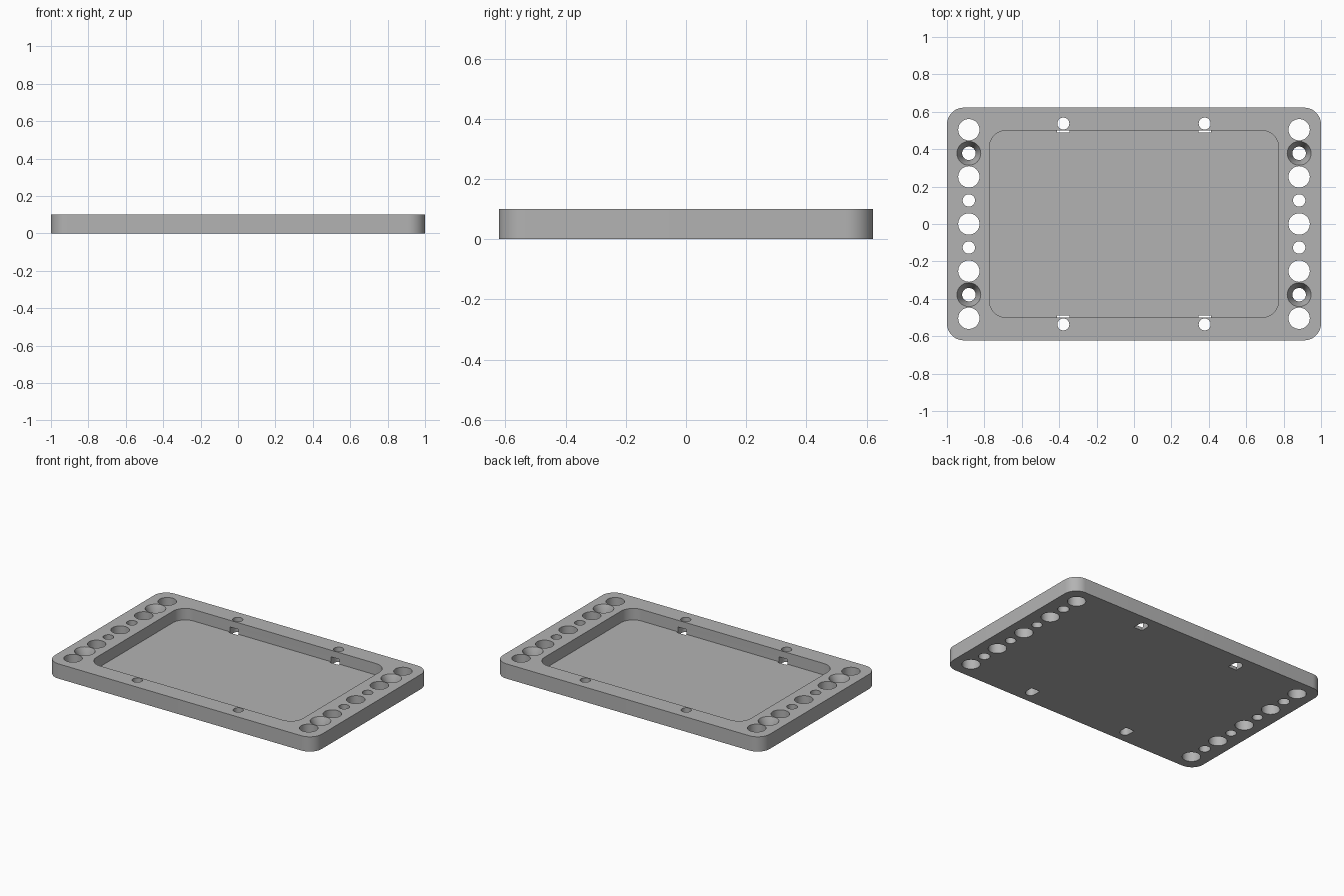
import bpy, bmesh, math

old = bpy.data.objects.get("Cube")
if old:
    bpy.data.objects.remove(old, do_unlink=True)

HEIGHT, FLOOR = 0.10, 0.022
gray = bpy.data.materials.new("plain gray")
gray.use_nodes = True
gray.diffuse_color = (0.45, 0.45, 0.45, 1)
gray.node_tree.nodes["Principled BSDF"].inputs["Base Color"].default_value = (0.45, 0.45, 0.45, 1)


def rounded_rect(hx, hy, r, steps=12):
    """Outline of a rectangle with round corners, counterclockwise."""
    points = []
    for q, (sx, sy) in enumerate([(1, 1), (-1, 1), (-1, -1), (1, -1)]):
        for i in range(steps + 1):
            a = math.pi / 2 * (q + i / steps)
            points.append((sx * (hx - r) + r * math.cos(a), sy * (hy - r) + r * math.sin(a)))
    return points


def circle(x, y, r, n=40):
    return [(x + r * math.cos(2 * math.pi * i / n), y + r * math.sin(2 * math.pi * i / n))
            for i in range(n)]


def loft(name, bottom, top, z0, z1):
    """Closed solid between two outlines with equal point counts."""
    bm = bmesh.new()
    low = [bm.verts.new((x, y, z0)) for x, y in bottom]
    high = [bm.verts.new((x, y, z1)) for x, y in top]
    bm.faces.new(low[::-1])
    bm.faces.new(high)
    for i in range(len(low)):
        j = (i + 1) % len(low)
        bm.faces.new((low[i], low[j], high[j], high[i]))
    mesh = bpy.data.meshes.new(name)
    bm.to_mesh(mesh)
    bm.free()
    obj = bpy.data.objects.new(name, mesh)
    bpy.context.collection.objects.link(obj)
    mesh.materials.append(gray)
    return obj


# Plate with rounded corners
outline = rounded_rect(1.0, 0.622, 0.09)
plate = loft("tray_plate", outline, outline, 0, HEIGHT)
cutters = []


def cut(bottom, top=None, z0=-0.05, z1=HEIGHT + 0.05):
    cutter = loft("cutter", bottom, top or bottom, z0, z1)
    cutter.hide_render = True
    cutters.append(cutter)


# Shallow pocket
cut(rounded_rect(0.773, 0.5, 0.09), z0=FLOOR)

# Rows of holes along both short sides
PITCH = 0.126
for x in (-0.883, 0.883):
    for k in range(-4, 5):
        y = k * PITCH
        if k % 2 == 0:
            cut(circle(x, y, 0.057))
        elif abs(k) == 1:
            cut(circle(x, y, 0.033))
        else:
            # Straight bore below a tapered recess
            cut(circle(x, y, 0.036))
            cut(circle(x, y, 0.036), circle(x, y, 0.064), 0.035, HEIGHT + 0.0005)

# Tie holes on the long sides, joined to the pocket by low slots
for x in (-0.378, 0.378):
    for s in (-1, 1):
        cut(circle(x, s * 0.537, 0.032))
        y0, y1 = sorted((s * 0.488, s * 0.537))
        cut([(x - 0.0325, y0), (x + 0.0325, y0), (x + 0.0325, y1), (x - 0.0325, y1)], z1=0.055)

bpy.ops.object.select_all(action="DESELECT")
bpy.context.view_layer.objects.active = plate
plate.select_set(True)
for cutter in cutters:
    mod = plate.modifiers.new("cut", "BOOLEAN")
    mod.operation, mod.solver, mod.object = "DIFFERENCE", "EXACT", cutter
    bpy.ops.object.modifier_apply(modifier=mod.name)
for cutter in cutters:
    bpy.data.objects.remove(cutter, do_unlink=True)

bpy.ops.object.shade_smooth_by_angle(angle=math.radians(30))
